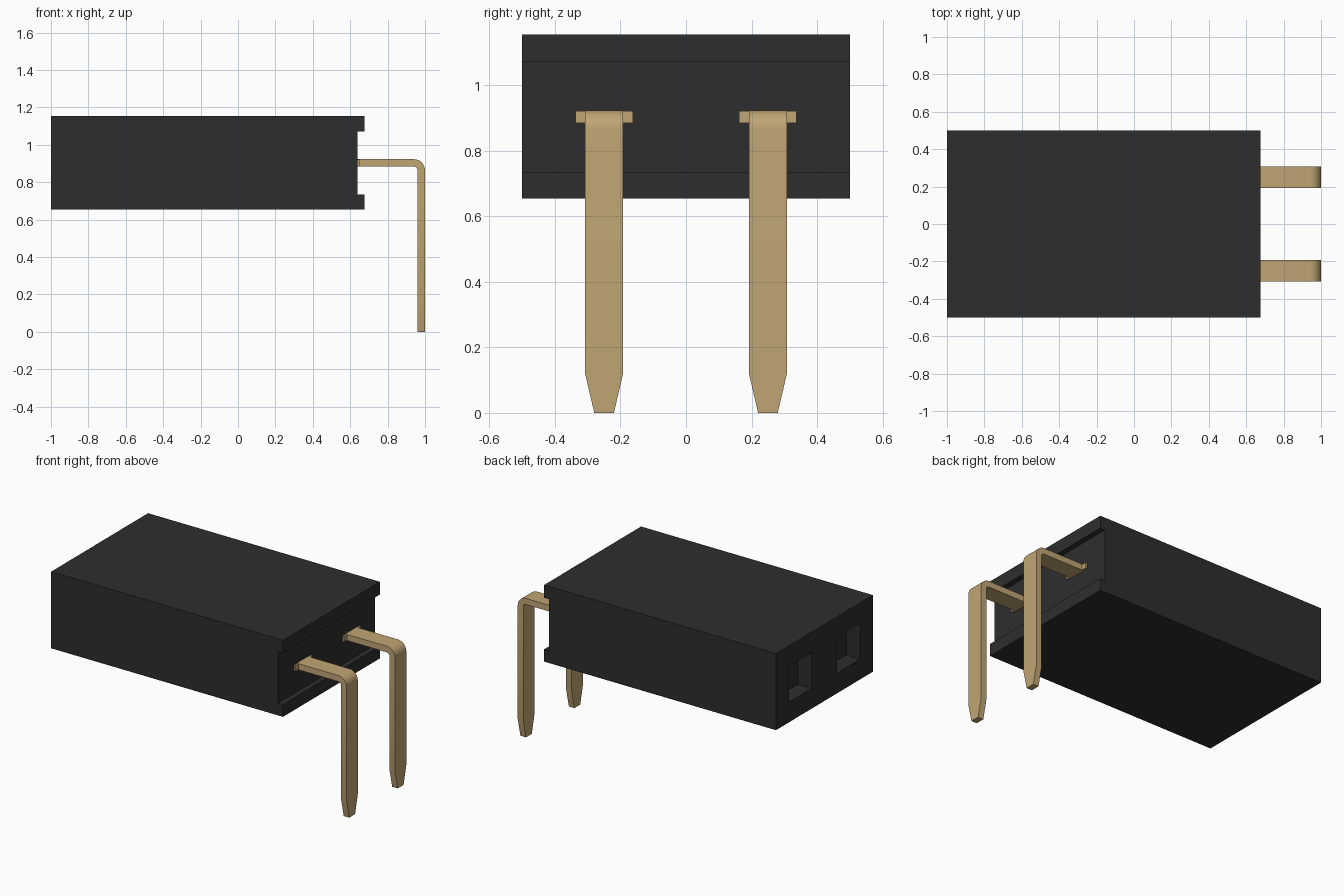
import bpy, bmesh, math

if "Cube" in bpy.data.objects:
    bpy.data.objects.remove(bpy.data.objects["Cube"], do_unlink=True)


def material(name, color):
    m = bpy.data.materials.new(name)
    m.use_nodes = True
    m.diffuse_color = color
    m.node_tree.nodes["Principled BSDF"].inputs["Base Color"].default_value = color
    return m


black = material("black plastic", (0.027, 0.027, 0.027, 1))
gold = material("gold metal", (0.527, 0.376, 0.174, 1))


def finish(name, bm, mat):
    bmesh.ops.recalc_face_normals(bm, faces=bm.faces)
    mesh = bpy.data.meshes.new(name)
    bm.to_mesh(mesh)
    bm.free()
    mesh.materials.append(mat)
    ob = bpy.data.objects.new(name, mesh)
    bpy.context.collection.objects.link(ob)
    return ob


def select(ob):
    bpy.ops.object.select_all(action='DESELECT')
    ob.select_set(True)
    bpy.context.view_layer.objects.active = ob


def box(name, lo, hi, mat):
    bm = bmesh.new()
    bmesh.ops.create_cube(bm, size=1)
    for v in bm.verts:
        v.co = [(a + b) / 2 + c * (b - a) for a, b, c in zip(lo, hi, v.co)]
    return finish(name, bm, mat)


# Housing: side profile with a recessed rear channel, extruded across y
profile = [(-1, 0.655), (0.675, 0.655), (0.675, 0.735), (0.64, 0.735),
           (0.64, 1.072), (0.675, 1.072), (0.675, 1.155), (-1, 1.155)]
bm = bmesh.new()
face = bm.faces.new([bm.verts.new((x, -0.5, z)) for x, z in profile])
side = bmesh.ops.extrude_face_region(bm, geom=[face])["geom"]
bmesh.ops.translate(bm, vec=(0, 1, 0),
                    verts=[g for g in side if isinstance(g, bmesh.types.BMVert)])
housing = finish("housing", bm, black)

# Square sockets in the mating face
for y in (-0.25, 0.25):
    cutter = box("socket_cutter", (-1.1, y - 0.118, 0.787), (-0.9, y + 0.118, 1.023), black)
    cutter.hide_render = True
    cut = housing.modifiers.new("socket", 'BOOLEAN')
    cut.operation = 'DIFFERENCE'
    cut.solver = 'EXACT'
    cut.object = cutter
    select(housing)
    bpy.ops.object.modifier_apply(modifier=cut.name)
    bpy.data.objects.remove(cutter, do_unlink=True)


def pin(name, y):
    # Each ring: outer point, inner point, half width
    top, thick, half, r = 0.923, 0.04, 0.058, 0.06
    rings = [((0.6, top), (0.6, top - thick), half)]
    for i in range(9):
        a = math.radians(90 - i * 11.25)
        c, s = math.cos(a), math.sin(a)
        rings.append(((1 - r + r * c, top - r + r * s),
                      (1 - r + (r - thick) * c, top - r + (r - thick) * s), half))
    for z, w in ((0.12, half), (0, 0.03)):
        rings.append(((1, z), (1 - thick, z), w))
    bm = bmesh.new()
    loops = [[bm.verts.new((p[0], y + d, p[1]))
              for p, d in ((o, -w), (o, w), (n, w), (n, -w))] for o, n, w in rings]
    for a, b in zip(loops, loops[1:]):
        for i in range(4):
            j = (i + 1) % 4
            bm.faces.new((a[i], a[j], b[j], b[i]))
    bm.faces.new(loops[0])
    bm.faces.new(loops[-1])
    select(finish(name, bm, gold))
    bpy.ops.object.shade_smooth_by_angle(angle=math.radians(14))


# Bent pins with retaining shoulders at the housing
for tag, y in (("front", -0.25), ("back", 0.25)):
    pin(tag + "_pin", y)
    box(tag + "_pin_shoulder", (0.6, y - 0.088, 0.885), (0.652, y + 0.088, 0.921), gold)
